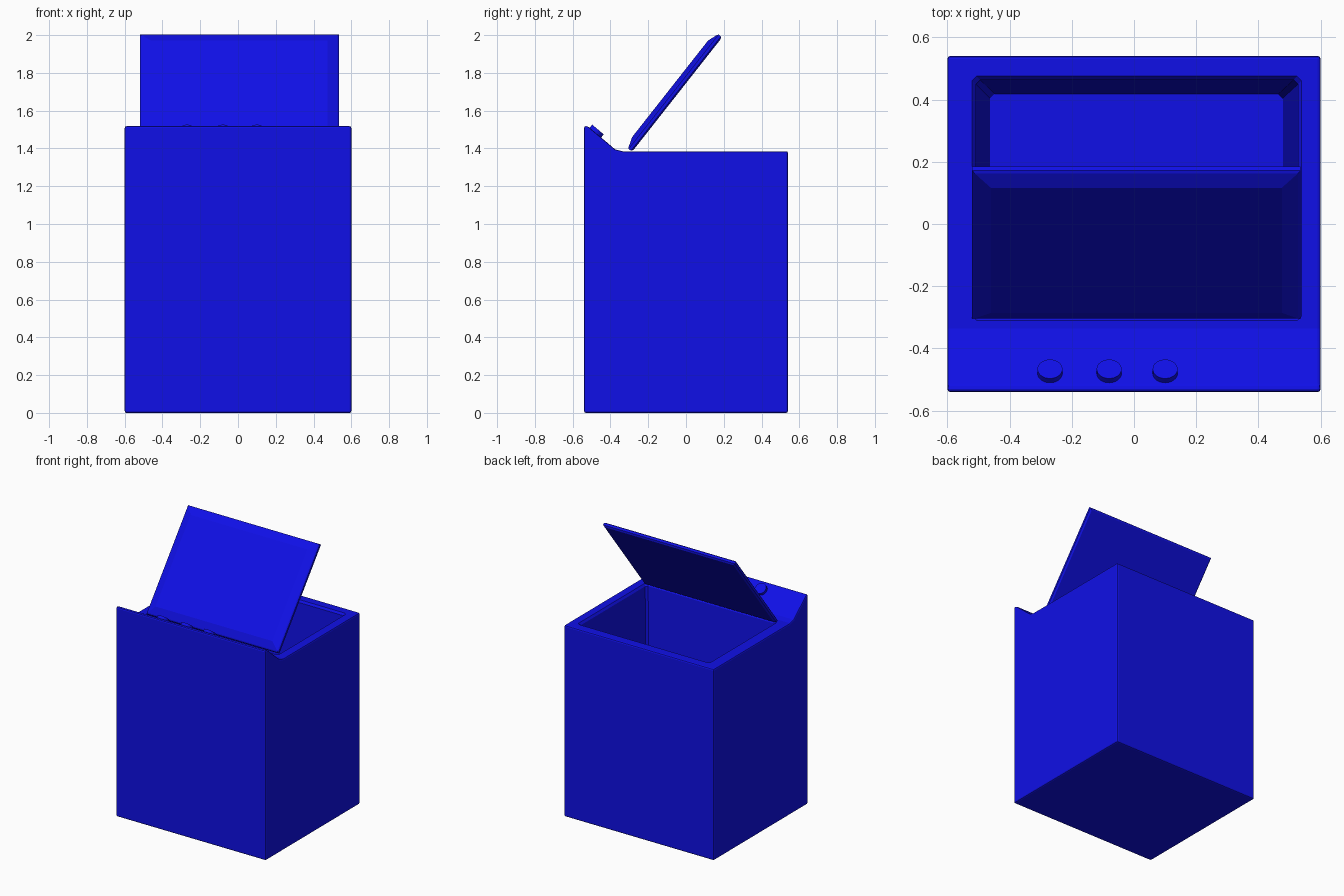
import bpy, bmesh, math
from mathutils import Vector

if "Cube" in bpy.data.objects:
    bpy.data.objects.remove(bpy.data.objects["Cube"])

blue = bpy.data.materials.new("blue_enamel")
blue.diffuse_color = (0.005, 0.005, 0.8, 1)
blue.use_nodes = True
blue.node_tree.nodes["Principled BSDF"].inputs["Base Color"].default_value = blue.diffuse_color


def finish(name, bm, bevel=0.0, segments=2):
    """Turn a bmesh into a blue object, optionally with softened edges."""
    bmesh.ops.recalc_face_normals(bm, faces=bm.faces)
    if bevel:
        sharp = [e for e in bm.edges if e.calc_face_angle(0) > 0.5]
        bmesh.ops.bevel(bm, geom=sharp, offset=bevel, segments=segments,
                        profile=0.5, affect='EDGES', clamp_overlap=True)
    mesh = bpy.data.meshes.new(name)
    bm.to_mesh(mesh)
    bm.free()
    mesh.materials.append(blue)
    obj = bpy.data.objects.new(name, mesh)
    bpy.context.collection.objects.link(obj)
    return obj


def loft(rings):
    """Closed solid through rings with equal point counts."""
    bm = bmesh.new()
    loops = [[bm.verts.new(p) for p in ring] for ring in rings]
    n = len(loops[0])
    for a, b in zip(loops, loops[1:]):
        for i in range(n):
            j = (i + 1) % n
            bm.faces.new((a[i], a[j], b[j], b[i]))
    bm.faces.new(loops[0][::-1])
    bm.faces.new(loops[-1])
    return bm


def cut_corner_rect(x0, x1, y0, y1, z, c=0.014):
    return [(x0 + c, y0, z), (x1 - c, y0, z), (x1, y0 + c, z), (x1, y1 - c, z),
            (x1 - c, y1, z), (x0 + c, y1, z), (x0, y1 - c, z), (x0, y0 + c, z)]


# Cabinet with the raised, sloping control panel along the front
profile = [(-0.54, 0), (0.54, 0), (0.54, 1.385), (-0.335, 1.385),
           (-0.375, 1.395), (-0.52, 1.518), (-0.54, 1.518)]
body = finish("cabinet", loft([[(x, y, z) for y, z in profile] for x in (-0.6, 0.6)]), 0.01)

# Tapered laundry tub, with a softened rim, cut out of the cabinet
tub = finish("tub_cutter", loft([
    cut_corner_rect(-0.462, 0.478, -0.25, 0.418, 0.12),
    cut_corner_rect(-0.508, 0.527, -0.299, 0.463, 1.37),
    cut_corner_rect(-0.520, 0.538, -0.310, 0.475, 1.385),
    cut_corner_rect(-0.524, 0.542, -0.314, 0.479, 1.39)]))
cut = body.modifiers.new("tub", 'BOOLEAN')
cut.object = tub
cut.operation = 'DIFFERENCE'
cut.solver = 'EXACT'
bpy.context.view_layer.objects.active = body
bpy.ops.object.modifier_apply(modifier=cut.name)
bpy.data.objects.remove(tub)

# Open lid: slab leaning back, with a wide chamfer around its outer face
hinge = Vector((0, -0.285, 1.383))
along = Vector((0, 0.48, 0.61)).normalized()
out = Vector((0, -along.z, along.y))


def lid_ring(inset, height):
    x0, x1, a0, a1 = -0.52 + inset, 0.535 - inset, inset, 0.77 - inset
    return [hinge + Vector((x, 0, 0)) + along * a + out * height
            for x, a in ((x0, a0), (x1, a0), (x1, a1), (x0, a1))]


finish("lid", loft([lid_ring(0.012, 0), lid_ring(0, 0.008), lid_ring(0, 0.024),
                    lid_ring(0.008, 0.03), lid_ring(0.06, 0.048)]))

# Three control knobs standing on the sloping panel
slope_normal = Vector((0, 0.647, 0.763))
turn = slope_normal.to_track_quat('Z', 'Y').to_matrix().to_4x4()
for i, x in enumerate((-0.27, -0.08, 0.10)):
    bm = bmesh.new()
    bmesh.ops.create_cone(bm, cap_ends=True, segments=32, radius1=0.04,
                          radius2=0.04, depth=0.05)
    bmesh.ops.transform(bm, matrix=turn, verts=bm.verts)
    bmesh.ops.translate(bm, vec=(x, -0.482, 1.481), verts=bm.verts)
    knob = finish(f"knob_{i + 1}", bm)
    bpy.context.view_layer.objects.active = knob
    bpy.ops.object.select_all(action='DESELECT')
    knob.select_set(True)
    bpy.ops.object.shade_smooth_by_angle(angle=math.radians(30))
